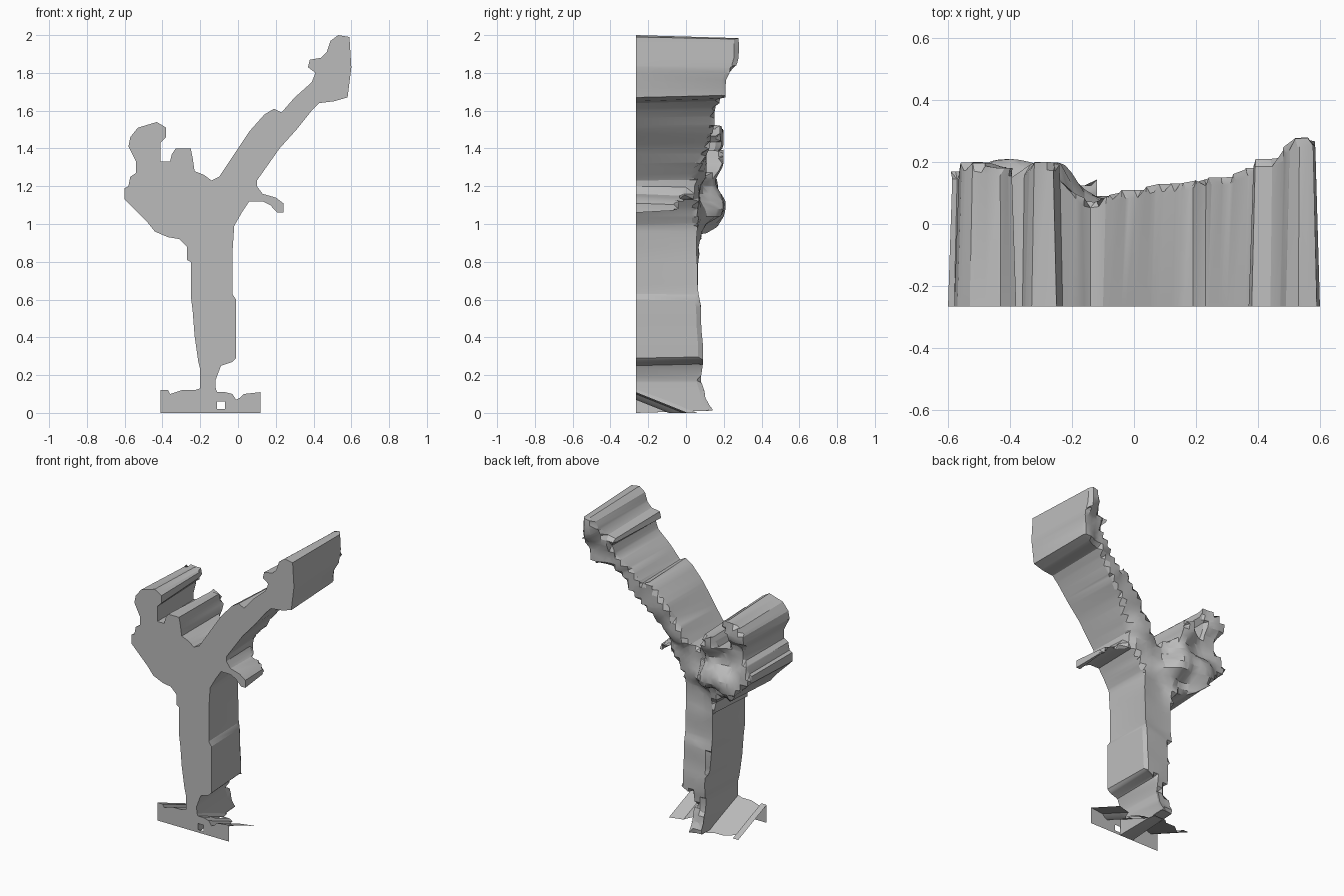
import bpy
import bmesh
import math
from mathutils import Vector

FRONT = -0.266
STEP = 0.04

if "Cube" in bpy.data.objects:
    bpy.data.objects.remove(bpy.data.objects["Cube"], do_unlink=True)

grey = bpy.data.materials.new("plain grey")
grey.use_nodes = True
colour = (0.5, 0.5, 0.5, 1.0)
grey.diffuse_color = colour
grey.node_tree.nodes["Principled BSDF"].inputs["Base Color"].default_value = colour


def finish(bm, name, smooth_angle):
    """Turn a bmesh into a named object with the shared material."""
    mesh = bpy.data.meshes.new(name)
    bm.to_mesh(mesh)
    bm.free()
    mesh.materials.append(grey)
    obj = bpy.data.objects.new(name, mesh)
    bpy.context.collection.objects.link(obj)
    bpy.ops.object.select_all(action='DESELECT')
    obj.select_set(True)
    bpy.context.view_layer.objects.active = obj
    bpy.ops.object.shade_smooth_by_angle(angle=math.radians(smooth_angle))
    return obj


# Silhouette of the kicking figure, part by part, in hundredths (x, z)
standing_leg_outer = [(-21, 0), (-20, 13), (-20, 23), (-21, 27), (-23, 41), (-24, 54),
                      (-25, 62), (-25, 80), (-27, 81), (-27, 88), (-31, 92)]
back_and_shoulder = [(-37, 93), (-44, 96), (-48, 101), (-57, 110), (-60, 113), (-60, 119),
                     (-58, 120), (-57, 125), (-54, 127)]
head = [(-54, 133), (-58, 141), (-57, 146), (-53, 151), (-43, 154), (-38, 151),
        (-38, 146), (-41, 143), (-41, 133)]
raised_fist = [(-36, 133), (-35, 137), (-33, 140), (-25, 140), (-24, 135), (-23, 128),
               (-18, 126), (-14, 123)]
kicking_leg_top = [(-10, 125), (0, 140), (6, 149), (14, 158), (19, 161), (23, 159),
                   (30, 167), (39, 175), (41, 180)]
kicking_foot = [(37, 183), (38, 187), (44, 188), (47, 191), (49, 197), (53, 200),
                (59, 199), (60, 183), (58, 167), (51, 165), (43, 164)]
kicking_leg_under = [(39, 160), (31, 150), (22, 140), (10, 123)]
low_hand = [(10, 120), (13, 116), (20, 114), (24, 111), (24, 106), (21, 106),
            (17, 110), (13, 112), (6, 112)]
standing_leg_inner = [(2, 106), (-2, 99), (-3, 84), (-3, 63), (-1, 60), (-1, 29),
                      (-3, 27), (-9, 25), (-12, 17), (-11, 0)]
outline = (standing_leg_outer + back_and_shoulder + head + raised_fist + kicking_leg_top
           + kicking_foot + kicking_leg_under + low_hand + standing_leg_inner)

# Depth of the rear surface at landmarks, in hundredths (x, z, y)
landmarks = [
    (-50, 145, 20), (-42, 150, 18), (-48, 131, 14), (-30, 136, 20),          # head, fist
    (-56, 116, 17), (-40, 110, 21), (-27, 109, 20), (-40, 124, 13),          # torso
    (-14, 116, 7), (-30, 96, 8), (-15, 90, 5), (-14, 70, 6),                 # hip, thigh
    (-12, 50, 8), (-10, 30, 9), (-16, 18, 8), (-16, 8, 10), (-16, 0, 15),    # shin, foot
    (0, 130, 11), (15, 150, 13), (30, 160, 15), (42, 170, 18),               # kicking leg
    (42, 185, 21), (57, 192, 28), (55, 170, 21),                             # kicking foot
    (22, 110, -4), (13, 114, -1), (4, 115, 7),                               # low hand
]


def rear_depth(x, z):
    """Blend the landmark depths by inverse distance."""
    total = weight_sum = 0.0
    for lx, lz, ly in landmarks:
        d2 = (x - lx / 100) ** 2 + (z - lz / 100) ** 2
        w = 1.0 / (d2 + 0.0008) ** 2
        total += w * ly / 100
        weight_sum += w
    return total / weight_sum


def make_figure():
    bm = bmesh.new()
    face = bm.faces.new([bm.verts.new((x / 100, FRONT, z / 100)) for x, z in outline])
    ext = bmesh.ops.extrude_face_region(bm, geom=[face], use_keep_orig=True)
    rear = [g for g in ext["geom"] if isinstance(g, bmesh.types.BMVert)]
    bmesh.ops.translate(bm, verts=rear, vec=(0, 0.4, 0))
    bmesh.ops.recalc_face_normals(bm, faces=bm.faces)
    bmesh.ops.triangulate(bm, faces=[f for f in bm.faces if len(f.verts) > 4])

    # Slice into a lattice so that the rear can be modelled
    for axis, low, high in ((0, -0.6, 0.6), (2, 0.0, 2.0)):
        normal = Vector((0, 0, 0))
        normal[axis] = 1
        for i in range(1, round((high - low) / STEP)):
            bmesh.ops.bisect_plane(bm, geom=bm.verts[:] + bm.edges[:] + bm.faces[:],
                                   dist=1e-5, plane_co=normal * (low + i * STEP),
                                   plane_no=normal)
    bm.normal_update()

    # Push the rear out to its depth, drawing in and softening its rim
    moves = []
    for v in bm.verts:
        if v.co.y < FRONT + 0.1:
            continue
        rim = any(abs(f.normal.y) < 0.5 for f in v.link_faces)
        x, z = v.co.x, v.co.z
        y = rear_depth(x, z)
        if rim:
            x -= v.normal.x * 0.02
            z = max(0.0, z - v.normal.z * 0.02)
            y -= 0.025
        moves.append((v, (x, y, z)))
    for v, co in moves:
        v.co = co
    return finish(bm, "kicking_figure", 25)


def make_sheet(name, slope):
    """Thin upright or leaning sheet with an uneven top and one small window."""
    columns = [(-41, 12), (-37, 12), (-36, 10), (-30, 12), (-23, 12), (-20, 13),
               (-12, 13), (-11, 11), (-7, 11), (-3, 10), (-1, 7), (1, 8), (3, 10), (12, 11)]
    rows = (0, 0.02, 0.06, 1)
    bm = bmesh.new()
    grid = []
    for x, top in columns:
        top /= 100
        heights = [min(r, top) for r in rows]
        grid.append([bm.verts.new((x / 100, FRONT + (top - h) * slope, h)) for h in heights])
    for c, (left, right) in enumerate(zip(grid, grid[1:])):
        for r in range(len(rows) - 1):
            if columns[c][0] == -11 and r == 1:
                continue
            bm.faces.new((left[r], right[r], right[r + 1], left[r + 1]))
    return finish(bm, name, 25)


make_figure()
make_sheet("base_front_plate", 0.0)
make_sheet("base_sloping_floor", 2.5)
